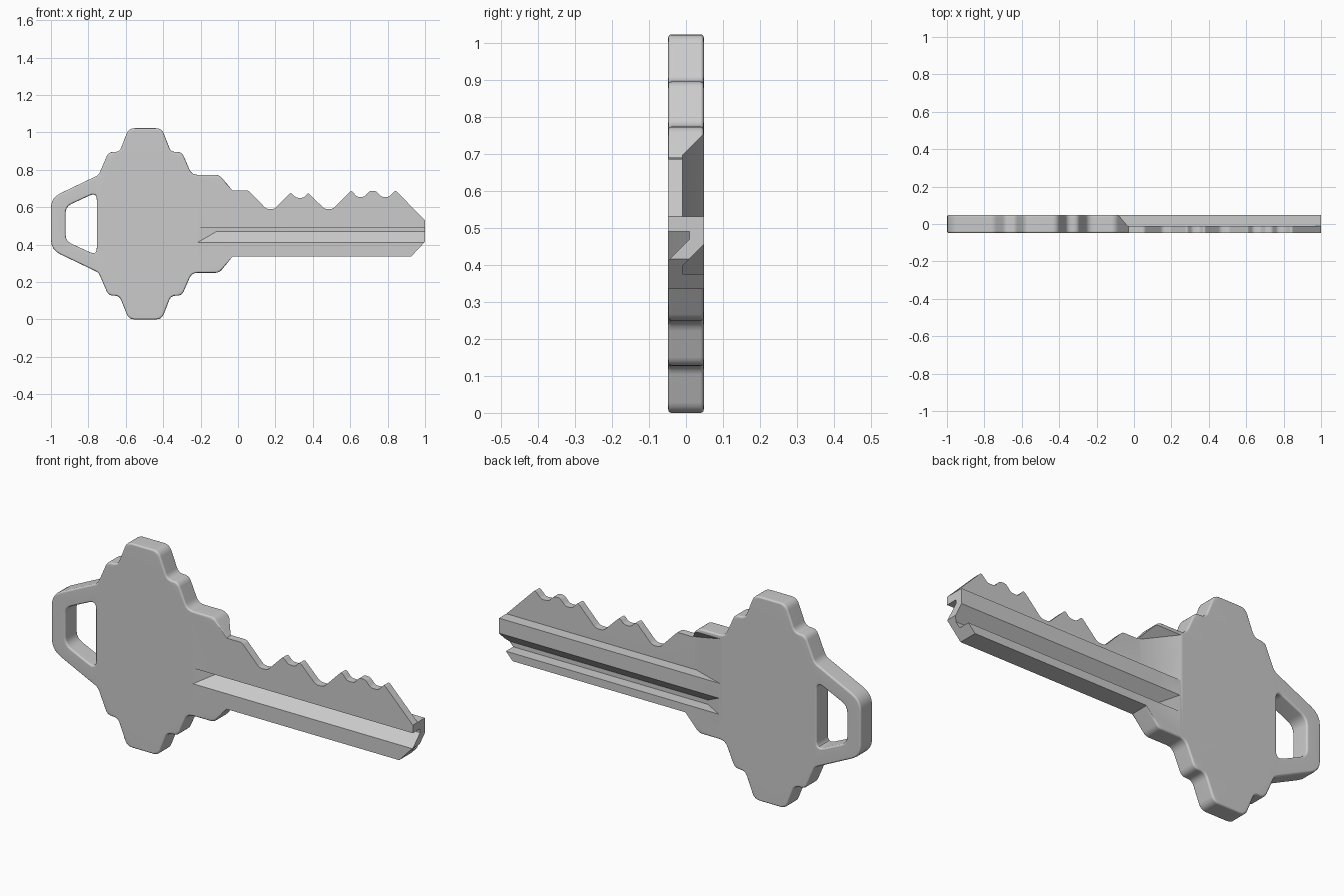
import bpy, bmesh, math
from mathutils import Vector

if "Cube" in bpy.data.objects:
    bpy.data.objects.remove(bpy.data.objects["Cube"])

HALF = 0.048      # half thickness
RIM = 0.009       # rounding of the bow's rim
TOP = 1.022       # full height


def fillet(corners, segs=4):
    """Round each (x, z, t) corner, t being the length cut from its sides."""
    pts, n = [], len(corners)
    for i, (x, z, t) in enumerate(corners):
        c = Vector((x, z))
        if t == 0:
            pts.append(c)
            continue
        a = c + (Vector(corners[i - 1][:2]) - c).normalized() * t
        b = c + (Vector(corners[(i + 1) % n][:2]) - c).normalized() * t
        for k in range(segs + 1):
            u = k / segs
            pts.append(a * (1 - u) ** 2 + c * 2 * u * (1 - u) + b * u * u)
    return pts


def inward(pts):
    """Mitred inward offset direction of each point."""
    n = len(pts)
    area = sum(pts[i - 1].cross(pts[i]) for i in range(n))
    s = 1 if area > 0 else -1
    out = []
    for i in range(n):
        d1 = (pts[i] - pts[i - 1]).normalized()
        d2 = (pts[(i + 1) % n] - pts[i]).normalized()
        n1, n2 = Vector((-d1.y, d1.x)) * s, Vector((-d2.y, d2.x)) * s
        m = (n1 + n2).normalized()
        out.append(m / max(m.dot(n1), 0.5))
    return out


def mirrored(half):
    return half + [(x, TOP - z, t) for x, z, t in reversed(half)]


# Outline: bow is symmetric, blade carries the cuts
bow = [(-0.10, 0.773, 0.022), (-0.247, 0.773, 0.03), (-0.300, 0.895, 0.025),
       (-0.358, 0.895, 0.025), (-0.408, TOP, 0.03), (-0.584, TOP, 0.03),
       (-0.634, 0.895, 0.025), (-0.692, 0.895, 0.025), (-0.745, 0.772, 0.018),
       (-1.0, 0.65, 0.055)]
blade = [(-0.03, 0.335, 0), (0.925, 0.335, 0), (1, 0.415, 0), (1, 0.53, 0),
         (0.842, 0.69, 0.012), (0.808, 0.655, 0.012), (0.768, 0.655, 0.012),
         (0.737, 0.687, 0.01), (0.705, 0.687, 0.01), (0.675, 0.655, 0.012),
         (0.637, 0.655, 0.012), (0.605, 0.69, 0.012), (0.507, 0.59, 0.015),
         (0.463, 0.59, 0.015), (0.375, 0.677, 0.012), (0.350, 0.65, 0.012),
         (0.312, 0.65, 0.012), (0.282, 0.679, 0.012), (0.195, 0.59, 0.015),
         (0.152, 0.59, 0.015), (0.055, 0.69, 0.012), (-0.03, 0.69, 0)]
outline = fillet(mirrored(bow) + blade)
hole = fillet(mirrored([(-0.755, 0.68, 0.04), (-0.922, 0.603, 0.035)]))

# Key body: stacked rings with a rounded rim on the bow, caps filled
bm = bmesh.new()
arc = [(RIM * (1 - math.sin(a)), HALF - RIM * (1 - math.cos(a)))
       for a in (0, math.pi / 6, math.pi / 3, math.pi / 2)]
levels = [(d, -y) for d, y in arc] + [(d, y) for d, y in reversed(arc)]
caps = {0: [], len(levels) - 1: []}
for pts, sign in ((outline, 1), (hole, -1)):
    dirs, prev = inward(pts), None
    for li, (d, y) in enumerate(levels):
        ring = []
        for p, m in zip(pts, dirs):
            q = p + m * (sign * d if p.x < -0.04 else 0)
            ring.append(bm.verts.new((q.x, y, q.y)))
        n = len(ring)
        if prev:
            for i in range(n):
                bm.faces.new((prev[i - 1], prev[i], ring[i], ring[i - 1]))
        if li in caps:
            for i in range(n):
                e = bm.edges.get((ring[i - 1], ring[i]))
                caps[li].append(e or bm.edges.new((ring[i - 1], ring[i])))
        prev = ring
for li, edges in caps.items():
    bmesh.ops.triangle_fill(bm, edges=edges, use_beauty=True,
                            normal=(0, -1 if li == 0 else 1, 0))
bmesh.ops.recalc_face_normals(bm, faces=bm.faces)


def make(name, bm):
    mesh = bpy.data.meshes.new(name)
    bm.to_mesh(mesh)
    bm.free()
    ob = bpy.data.objects.new(name, mesh)
    bpy.context.collection.objects.link(ob)
    return ob


key = make("key_body", bm)
bpy.context.view_layer.objects.active = key
key.select_set(True)


def mill(name, section, x0, run, side):
    """Cut a (y, z) section along the blade, ramping out over run at x0."""
    b = bmesh.new()
    start = [b.verts.new((x0 + (HALF - side * y) / 0.058 * run, y, z))
             for y, z in section]
    end = [b.verts.new((1.1, y, z)) for y, z in section]
    b.faces.new(start)
    b.faces.new(end[::-1])
    for i in range(len(section)):
        b.faces.new((start[i - 1], start[i], end[i], end[i - 1]))
    bmesh.ops.recalc_face_normals(b, faces=b.faces)
    cutter = make(name, b)
    cutter.hide_render = True
    mod = key.modifiers.new(name, 'BOOLEAN')
    mod.operation, mod.solver, mod.object = 'DIFFERENCE', 'EXACT', cutter
    bpy.ops.object.modifier_apply(modifier=mod.name)
    bpy.data.objects.remove(cutter)


# Grooves on both sides and the thinned upper blade at the back
mill("front_groove", [(-0.06, 0.49), (0.01, 0.49), (0.01, 0.47), (-0.06, 0.40)],
     -0.215, 0.10, -1)
mill("back_groove", [(0.06, 0.467), (-0.01, 0.397), (-0.01, 0.375), (0.06, 0.375)],
     -0.215, 0.10, 1)
mill("back_recess", [(-0.01, 0.53), (0.06, 0.53), (0.06, 0.765), (-0.01, 0.695)],
     -0.22, 0.17, 1)

# Smooth rims, flat faces
bpy.ops.object.shade_smooth_by_angle(angle=math.radians(32))
wn = key.modifiers.new("flat_faces", 'WEIGHTED_NORMAL')
wn.keep_sharp = True
